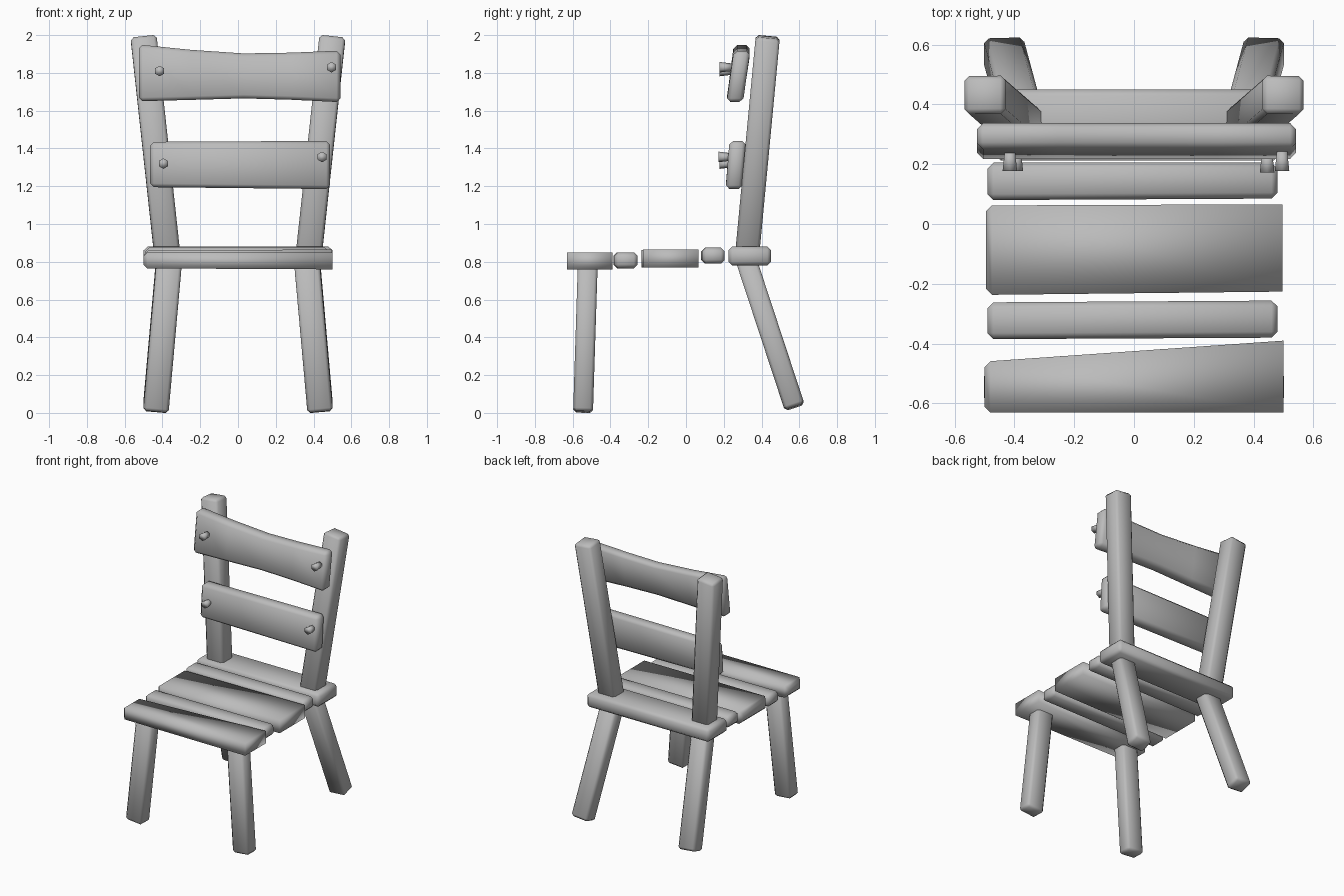
import bpy
import bmesh
from mathutils import Vector, Matrix

cube = bpy.data.objects.get("Cube")
if cube:
    bpy.data.objects.remove(cube, do_unlink=True)

wood = bpy.data.materials.new("grey_wood")
wood.use_nodes = True
GREY = (0.5, 0.5, 0.5, 1)
wood.diffuse_color = GREY
wood.node_tree.nodes["Principled BSDF"].inputs["Base Color"].default_value = GREY


def finish(name, bm):
    bmesh.ops.recalc_face_normals(bm, faces=bm.faces)
    mesh = bpy.data.meshes.new(name)
    bm.to_mesh(mesh)
    bm.free()
    mesh.materials.append(wood)
    for face in mesh.polygons:
        face.use_smooth = True
    obj = bpy.data.objects.new(name, mesh)
    bpy.context.collection.objects.link(obj)
    return obj


def chamfer(bm, width, edges):
    bmesh.ops.bevel(bm, geom=edges, offset=width, segments=1,
                    affect='EDGES', clamp_overlap=True)


def plank(name, stations, lean=0, bevel=0.02, square_end=False):
    """Loft along x through (x, y0, y1, z0, z1); lean shifts the top edge in y."""
    bm = bmesh.new()
    rings = []
    for x, y0, y1, z0, z1 in stations:
        rings.append([bm.verts.new(p) for p in (
            (x, y0, z0), (x, y1, z0), (x, y1 + lean, z1), (x, y0 + lean, z1))])
    for a, b in zip(rings, rings[1:]):
        for i in range(4):
            j = (i + 1) % 4
            bm.faces.new((a[i], a[j], b[j], b[i]))
    bm.faces.new(rings[0])
    bm.faces.new(rings[-1])
    bmesh.ops.recalc_face_normals(bm, faces=bm.faces)
    edges = [e for e in bm.edges if e.calc_face_angle(0) > 0.5]
    if square_end:
        edges = [e for e in edges if any(v in rings[0] for v in e.verts)
                 and all(v in rings[0] for v in e.verts)]
    chamfer(bm, bevel, edges)
    return finish(name, bm)


def beam(name, start, end, width, depth, bevel=0.016):
    """Square timber between two points, ends cut square to its axis."""
    a, b = Vector(start), Vector(end)
    axis = (b - a).normalized()
    side = Vector((1, 0, 0))
    side = (side - axis * side.dot(axis)).normalized()
    turn = Matrix((side, axis.cross(side), axis)).transposed().to_4x4()
    bm = bmesh.new()
    bmesh.ops.create_cube(bm, size=1)
    bmesh.ops.scale(bm, vec=(width, depth, (b - a).length), verts=bm.verts)
    chamfer(bm, bevel, bm.edges[:])
    bmesh.ops.transform(bm, matrix=Matrix.Translation((a + b) / 2) @ turn, verts=bm.verts)
    return finish(name, bm)


# Seat slats, front to back
plank("front_seat_slat", [(-0.5, -0.63, -0.46, 0.765, 0.85),
                          (0.5, -0.63, -0.39, 0.76, 0.85)], square_end=True)
plank("second_seat_slat", [(-0.49, -0.385, -0.262, 0.765, 0.85),
                           (0.48, -0.38, -0.256, 0.765, 0.85)])
plank("middle_seat_slat", [(-0.495, -0.237, 0.062, 0.77, 0.86),
                           (0.497, -0.226, 0.066, 0.77, 0.865)], square_end=True)
plank("fourth_seat_slat", [(-0.49, 0.08, 0.205, 0.79, 0.875),
                           (0.48, 0.085, 0.205, 0.79, 0.875)])
plank("rear_seat_slat", [(-0.5, 0.225, 0.45, 0.78, 0.88),
                         (0.5, 0.225, 0.45, 0.78, 0.88)])

# Backrest boards; the upper one dips along its top
plank("lower_back_board", [(-0.465, 0.21, 0.298, 1.195, 1.435),
                           (0.487, 0.21, 0.298, 1.185, 1.44)], lean=0.02)
plank("upper_back_board", [(-0.525, 0.215, 0.302, 1.65, 1.95),
                           (-0.25, 0.215, 0.302, 1.657, 1.922),
                           (0.03, 0.215, 0.302, 1.665, 1.903),
                           (0.28, 0.215, 0.302, 1.658, 1.907),
                           (0.542, 0.215, 0.302, 1.645, 1.918)], lean=0.038)

# Legs and back posts on each side
for side, label in ((-1, "right"), (1, "left")):
    beam(label + "_front_leg", (side * 0.435, -0.545, 0.005),
         (side * 0.365, -0.52, 0.79), 0.135, 0.105)
    beam(label + "_rear_leg", (side * 0.435, 0.575, 0.03),
         (side * 0.365, 0.315, 0.82), 0.135, 0.11)
    beam(label + "_back_post", (side * 0.5, 0.433, 1.99),
         (side * 0.375, 0.324, 0.84), 0.138, 0.128)

# Six-sided pegs, slightly wider at the head
for name, x, y, z in (("upper_right_peg", -0.415, 0.21, 1.81),
                      ("upper_left_peg", 0.495, 0.21, 1.83),
                      ("lower_right_peg", -0.395, 0.21, 1.32),
                      ("lower_left_peg", 0.445, 0.205, 1.355)):
    bm = bmesh.new()
    bmesh.ops.create_cone(bm, cap_ends=True, segments=6,
                          radius1=0.02, radius2=0.028, depth=0.065)
    bmesh.ops.rotate(bm, matrix=Matrix.Rotation(1.5708, 3, 'X'), verts=bm.verts)
    bmesh.ops.translate(bm, vec=(x, y, z), verts=bm.verts)
    finish(name, bm)
